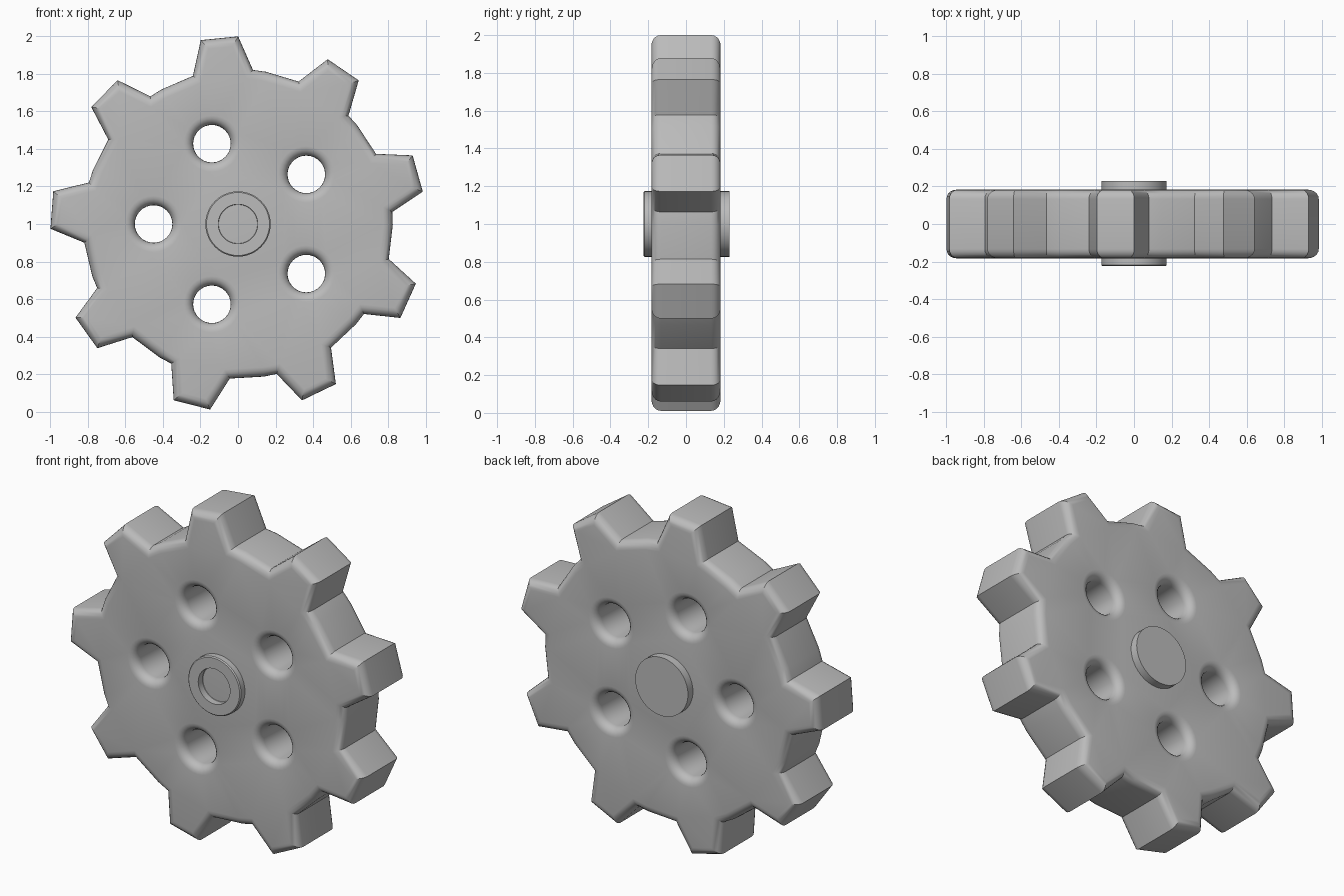
import bpy, bmesh, math
from mathutils import Vector

if "Cube" in bpy.data.objects:
    bpy.data.objects.remove(bpy.data.objects["Cube"])

TEETH, ROOT_R, TIP_R = 9, 0.825, 1.0
HALF, ROUND = 0.183, 0.05          # half thickness, edge rounding radius
HOLE_R, HOLE_DIST = 0.1, 0.45

grey = bpy.data.materials.new("grey")
grey.diffuse_color = (0.5, 0.5, 0.5, 1)
grey.use_nodes = True
grey.node_tree.nodes["Principled BSDF"].inputs["Base Color"].default_value = grey.diffuse_color


def polar(r, deg, c=(0, 0)):
    a = math.radians(deg)
    return Vector((c[0] + r * math.cos(a), c[1] + r * math.sin(a)))


def offset(loop, d):
    """Move a closed counter-clockwise loop inward by d with mitred corners."""
    out = []
    for i, p in enumerate(loop):
        a = (p - loop[i - 1]).normalized()
        b = (loop[(i + 1) % len(loop)] - p).normalized()
        na, nb = Vector((-a.y, a.x)), Vector((-b.y, b.x))
        out.append(p + (na + nb) * (d / (1 + na.dot(nb))))
    return out


def finish(bm, name, angle):
    bmesh.ops.recalc_face_normals(bm, faces=bm.faces[:])
    me = bpy.data.meshes.new(name)
    bm.to_mesh(me)
    bm.free()
    me.materials.append(grey)
    ob = bpy.data.objects.new(name, me)
    bpy.context.collection.objects.link(ob)
    bpy.ops.object.select_all(action='DESELECT')
    ob.select_set(True)
    bpy.context.view_layer.objects.active = ob
    bpy.ops.object.shade_smooth_by_angle(angle=math.radians(angle))


def bridge(bm, rings):
    n = len(rings[0])
    for a, b in zip(rings, rings[1:]):
        for i in range(n):
            j = (i + 1) % n
            bm.faces.new((a[i], a[j], b[j], b[i]))


# Tooth outline: base, tip, tip, base, then one point in the gap
outline = []
for k in range(TEETH):
    c = 95.7 + 40 * k
    for r, da in ((ROOT_R, -11.25), (TIP_R, -5.75), (TIP_R, 5.75),
                  (ROOT_R, 11.25), (ROOT_R, 23.9)):
        outline.append(polar(r, c + da))

# Rounded edge profile from front to back: (inset, y)
STEPS = 5
arc = [math.pi / 2 * i / STEPS for i in range(STEPS + 1)]
front = [(ROUND * (1 - math.sin(t)), -HALF + ROUND * (1 - math.cos(t))) for t in arc]
profile = front + [(d, -y) for d, y in reversed(front)]

# Gear wheel with five round-edged holes
bm = bmesh.new()
walls = [[[bm.verts.new((p.x, y, p.y + 1)) for p in offset(outline, d)]
          for d, y in profile]]
for k in range(5):
    c = polar(HOLE_DIST, 36 + 72 * k)
    walls.append([[bm.verts.new((p.x, y, p.y + 1)) for p in
                   (polar(HOLE_R + d, i * 360 / 32, c) for i in range(32))]
                  for d, y in profile])
for rings in walls:
    bridge(bm, rings)
for end in (0, -1):                 # flat front and back faces
    edges = [bm.edges.get((r[end][i - 1], r[end][i]))
             for r in walls for i in range(len(r[end]))]
    bmesh.ops.triangle_fill(bm, edges=edges, use_beauty=True,
                            normal=(0, -1 if end == 0 else 1, 0))
finish(bm, "gear_wheel", 30)

# Hub turned around the axle, with a stepped recess in front: (radius, y)
bm = bmesh.new()
hub = [(0.035, -0.10), (0.035, -0.135), (0.06, -0.145), (0.085, -0.16), (0.105, -0.185),
       (0.105, -0.225), (0.168, -0.225), (0.174, -0.219), (0.174, 0.23)]
rings = [[bm.verts.new((p.x, y, p.y + 1)) for p in
          (polar(r, i * 360 / 48) for i in range(48))] for r, y in hub]
bridge(bm, rings)
bm.faces.new(rings[0])
bm.faces.new(rings[-1])
finish(bm, "hub", 30)
